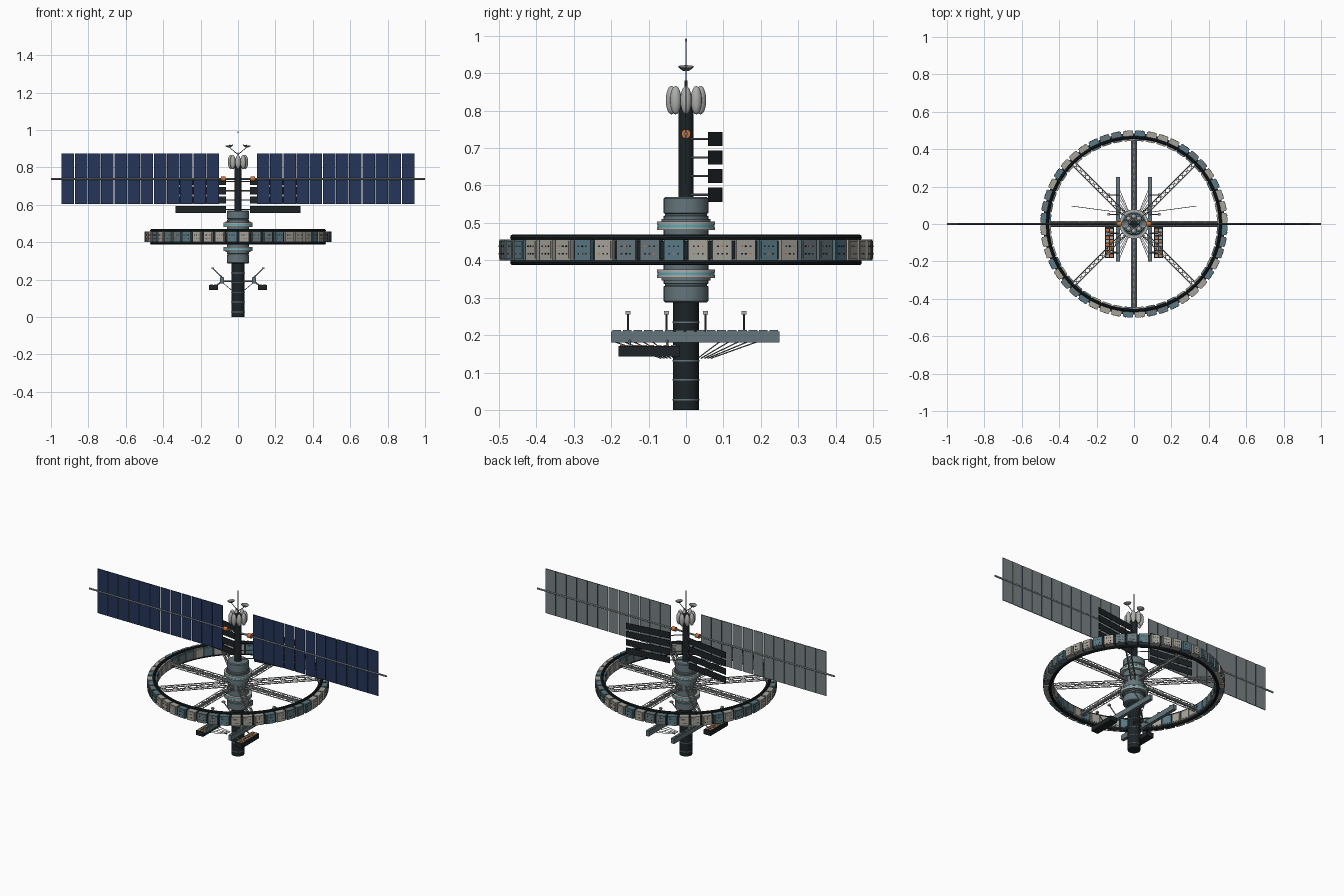
import bpy, bmesh
from math import sin, cos, pi, radians
from mathutils import Matrix, Vector as V

if "Cube" in bpy.data.objects:
    bpy.data.objects.remove(bpy.data.objects["Cube"])

COLORS = {"dark": (.012, .017, .02), "hull": (.13, .18, .2), "beige": (.38, .37, .33),
          "teal": (.1, .19, .23), "cyan": (.12, .4, .45), "orange": (.6, .17, .04),
          "solar": (.018, .035, .1), "grey": (.19, .22, .23), "light": (.42, .43, .41)}
MATS = {}
for key, c in COLORS.items():
    MATS[key] = bpy.data.materials.new(key)
    MATS[key].diffuse_color = (*c, 1)


class Part:
    """Collects primitives into one named mesh object."""
    def __init__(self, name, color):
        self.name, self.color, self.bm = name, color, bmesh.new()

    def box(self, loc, size, turn=Matrix()):
        m = turn @ Matrix.Translation(loc) @ Matrix.Diagonal((*size, 1))
        bmesh.ops.create_cube(self.bm, size=1, matrix=m)

    def rod(self, a, b, r, n=6, turn=Matrix()):
        a, b = turn @ V(a), turn @ V(b)
        d = b - a
        m = Matrix.Translation((a + b) / 2) @ d.to_track_quat('Z', 'Y').to_matrix().to_4x4()
        bmesh.ops.create_cone(self.bm, cap_ends=True, segments=n, radius1=r, radius2=r,
                              depth=d.length, matrix=m)

    def ball(self, loc, size):
        m = Matrix.Translation(loc) @ Matrix.Diagonal((*size, 1))
        bmesh.ops.create_uvsphere(self.bm, u_segments=20, v_segments=12, radius=1, matrix=m)

    def lathe(self, prof, n=32, m=Matrix(), loop=False):
        rings = [[self.bm.verts.new(m @ V((r * cos(2*pi*i/n), r * sin(2*pi*i/n), z)))
                  for i in range(n)] for r, z in prof]
        for a, b in zip(rings, rings[1:] + (rings[:1] if loop else [])):
            for i in range(n):
                j = (i + 1) % n
                self.bm.faces.new((a[i], a[j], b[j], b[i]))
        bmesh.ops.remove_doubles(self.bm, verts=sum(rings, []), dist=1e-6)

    def done(self):
        bmesh.ops.recalc_face_normals(self.bm, faces=self.bm.faces)
        me = bpy.data.meshes.new(self.name)
        self.bm.to_mesh(me)
        self.bm.free()
        me.materials.append(MATS[self.color])
        me.shade_smooth()
        me.set_sharp_from_angle(angle=radians(35))
        bpy.context.collection.objects.link(bpy.data.objects.new(self.name, me))


def rot(deg):
    return Matrix.Rotation(radians(deg), 4, 'Z')


ZR = .428  # height of the ring plane

# Central spine and upper mast
p = Part("spine", "dark")
p.rod((0, 0, 0), (0, 0, .3), .035, 32)
p.rod((0, 0, .56), (0, 0, .845), .02, 24)
p.done()
p = Part("spine_bands", "hull")
for z in (.027, .08, .132, .185, .235):
    p.rod((0, 0, z - .002), (0, 0, z + .002), .0365, 32)
p.done()

# Hub: two stepped halves mirrored about the ring plane
p, band, collar = Part("hub", "hull"), Part("hub_bands", "cyan"), Part("hub_flanges", "light")
p.rod((0, 0, .38), (0, 0, .476), .055, 32)
for s in (-1, 1):
    prof = [(0, .02), (.06, .02), (.06, .09), (.056, .092), (.056, .096), (.06, .098),
            (.06, .137), (.055, .141), (0, .141)]
    p.lathe([(r, ZR + s * z) for r, z in prof])
    for a, b in ((.053, .06), (.068, .076)):
        collar.rod((0, 0, ZR + s * a), (0, 0, ZR + s * b), .078, 40)
    band.rod((0, 0, ZR + s * .06), (0, 0, ZR + s * .068), .0765, 40)
    p.rod((0, 0, ZR + s * .076), (0, 0, ZR + s * .082), .066, 32)
for q in (p, band, collar):
    q.done()

# Habitat ring: 48 modules with windows, carried by two hoops
hoops = Part("ring_hoops", "dark")
for z in (ZR - .0335, ZR + .0335):
    hoops.lathe([(.462 + .008 * cos(k * pi / 5), z + .008 * sin(k * pi / 5)) for k in range(10)],
                96, loop=True)
hoops.lathe([(.458, ZR - .024), (.485, ZR - .024), (.485, ZR + .024), (.458, ZR + .024)], 96, loop=True)
hoops.done()
beige, teal, grey = Part("modules_light", "beige"), Part("modules_blue", "teal"), Part("modules_grey", "hull")
lit, unlit = Part("windows_lit", "orange"), Part("windows_dark", "dark")
for i in range(48):
    t = rot((i + .5) * 7.5)
    q = (beige, grey, beige, teal, beige, beige, grey, teal)[i * 5 % 8]
    q.box((.472, 0, ZR), (.052, .053, .056), t)
    q.box((.472, 0, ZR), (.056, .043, .046), t)
    for row in (-1, 1):
        for k in range(-1, 2):
            w = lit if (i * 7 + k * 3 + row) % 4 == 0 else unlit
            w.box((.5, k * .012, ZR + row * .01), (.002, .005, .004), t)
for q in (beige, teal, grey, lit, unlit):
    q.done()

# Eight lattice spokes, with lift tubes in the four axial ones
p, tube = Part("spoke_trusses", "light"), Part("spoke_tubes", "grey")
h, bays, r0, r1 = .012, 12, .055, .45
for i in range(8):
    t = rot(i * 45)
    corners = [(-h, -h), (h, -h), (h, h), (-h, h)]
    for c, (y, z) in enumerate(corners):
        y2, z2 = corners[(c + 1) % 4]
        p.rod((r0, y, ZR + z), (r1, y, ZR + z), .0028, 4, t)
        for b in range(bays):
            xa, xb = (r0 + (r1 - r0) * (b + k) / bays for k in (0, 1))
            if b % 2:
                xa, xb = xb, xa
            p.rod((xa, y, ZR + z), (xb, y2, ZR + z2), .0016, 4, t)
    if i % 2 == 0:
        tube.rod((r0, 0, ZR), (r1, 0, ZR), .009, 12, t)
p.done()
tube.done()

# Solar wings: blue cells in front, grey backing, boom and drive joints
front, back = Part("solar_cells", "solar"), Part("solar_backing", "grey")
boom, joint = Part("solar_booms", "grey"), Part("solar_joints", "orange")
for s in (-1, 1):
    for k in range(12):
        x = s * (.1 + .0704 * (k + .5))
        front.box((x, -.001, .739), (.067, .002, .27), Matrix())
        back.box((x, .001, .739), (.067, .002, .27), Matrix())
    boom.rod((0, 0, .738), (s, 0, .738), .005, 12)
    joint.rod((s * .067, 0, .738), (s * .092, 0, .738), .0125, 20)
for q in (front, back, boom, joint):
    q.done()

# Radiators: four thin swept-back blades per side on short arms
p, arm = Part("radiators", "dark"), Part("radiator_arms", "grey")
for s in (-1, 1):
    for z in (.575, .625, .675, .7245):
        a, b = V((s * .065, .06, z)), V((s * .335, .096, z))
        d = b - a
        turn = Matrix.Translation((a + b) / 2) @ Matrix.Rotation(s * V((1, 0)).angle((abs(d.x), d.y)), 4, 'Z')
        p.box((0, 0, 0), (d.length, .003, .038), turn)
        arm.rod((0, 0, z), a, .003)
p.done()
arm.done()

# Tank cluster at the mast head
p = Part("tanks", "light")
for i in range(8):
    p.ball(rot(i * 45) @ V((.039, 0, .828)), (.015, .015, .038))
p.done()

# Dishes and antenna
p, rods = Part("dishes", "grey"), Part("antenna_rods", "grey")
rods.rod((0, 0, .84), (0, 0, .88), .004, 10)
rods.rod((0, 0, .88), (0, 0, .985), .0014)
rods.ball((0, 0, .988), (.003, .003, .005))
for s in (-1, 1):
    m = Matrix.Translation((s * .045, 0, .905)) @ Matrix.Rotation(s * .15, 4, 'Y')
    p.lathe([(0, 0), (.008, .002), (.015, .006), (.021, .012), (.021, .0135),
             (.014, .0085), (.007, .005), (0, .003)], 24, m)
    rods.rod((0, 0, .868), (s * .045, 0, .906), .002)
    rods.rod(m @ V((0, 0, .002)), m @ V((0, 0, .018)), .001)
p.done()
rods.done()

# Dock beams with struts, raised lamps and cargo pods
beam, strut = Part("dock_beams", "hull"), Part("dock_struts", "grey")
head, pod, crate = Part("dock_lamps", "light"), Part("cargo_pods", "dark"), Part("cargo_crates", "orange")
for s in (-1, 1):
    x = s * .085
    beam.box((x, .025, .195), (.02, .45, .03))
    for k in range(16):
        beam.box((x, -.185 + k * .028, .211), (.017, .023, .004))
    for y in (-.155, -.052, .052, .155):
        strut.rod((x, y, .212), (s * .132, y, .257), .003)
        head.box((s * .134, y, .26), (.014, .014, .009))
    for y in (-.19, -.165, -.14, -.115, -.09, .09, .115, .14, .165, .19):
        strut.rod((s * .08, y, .182), (s * .028, y * .35, .138), .0016)
    for y in (-.03, .03):
        strut.rod((x, y, .19), (s * .025, y * .5, .19), .004)
    pod.box((s * .131, -.0985, .157), (.046, .165, .028))
    for y in (-.15, -.05):
        strut.rod((s * .12, y, .165), (x, y, .19), .004)
    for k in range(8):
        for dx in (-.01, .01):
            (crate if (k + (dx > 0)) % 2 else head).box((s * .131 + dx, -.17 + k * .0195, .1715), (.016, .014, .003))
for q in (beam, strut, head, pod, crate):
    q.done()

for m in bpy.data.materials:
    if m.users and not m.is_grease_pencil:
        m.use_nodes = True
        m.node_tree.nodes["Principled BSDF"].inputs["Base Color"].default_value = m.diffuse_color
